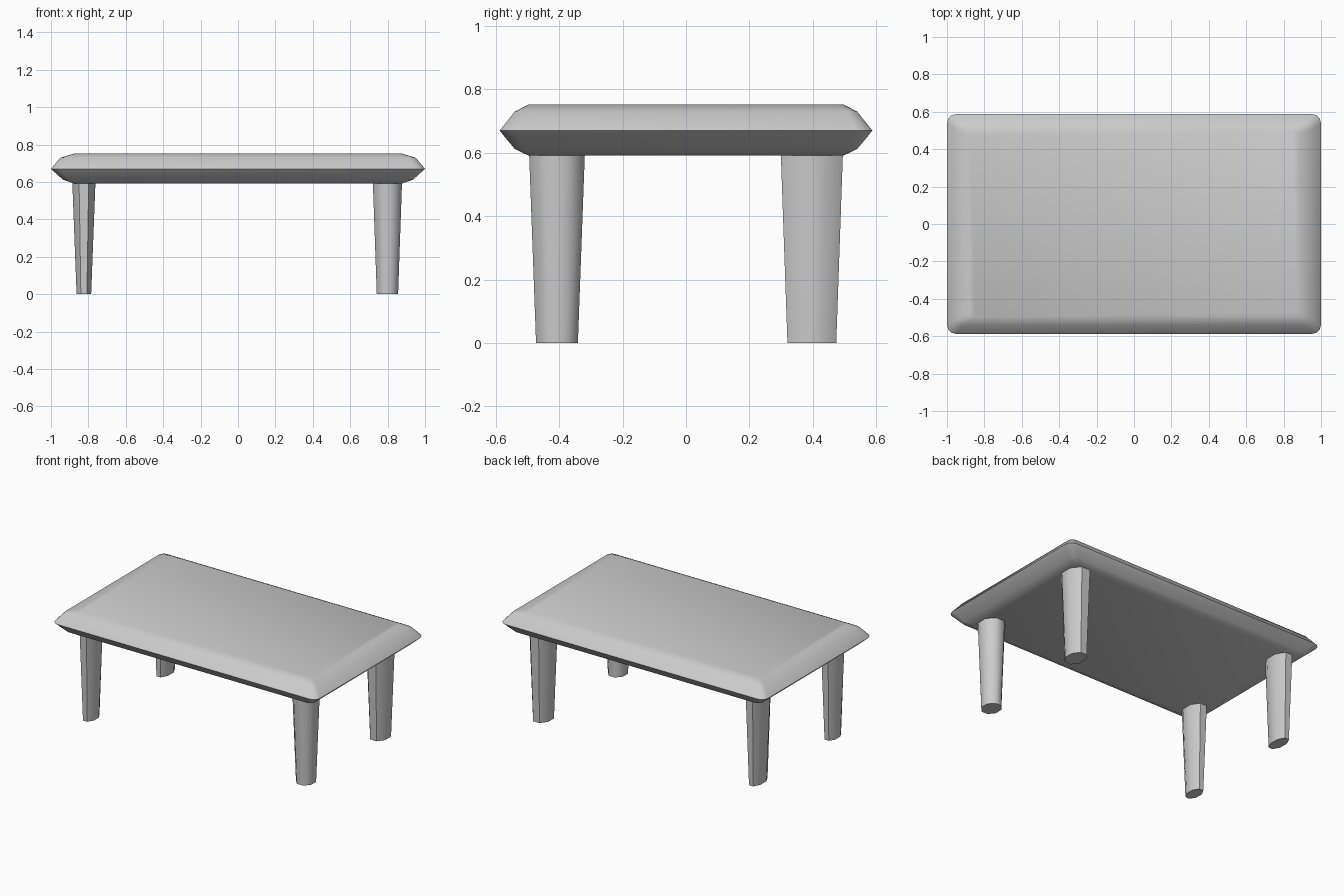
import bpy, bmesh, math

if "Cube" in bpy.data.objects:
    bpy.data.objects.remove(bpy.data.objects["Cube"])


def loft(name, rings, angle):
    """Skin a stack of equal-length point rings and cap both ends."""
    bm = bmesh.new()
    loops = [[bm.verts.new(p) for p in ring] for ring in rings]
    n = len(loops[0])
    for a, b in zip(loops, loops[1:]):
        for i in range(n):
            j = (i + 1) % n
            bm.faces.new((a[i], a[j], b[j], b[i]))
    bm.faces.new(loops[0][::-1])
    bm.faces.new(loops[-1])
    bmesh.ops.recalc_face_normals(bm, faces=bm.faces[:])
    mesh = bpy.data.meshes.new(name)
    bm.to_mesh(mesh)
    bm.free()
    obj = bpy.data.objects.new(name, mesh)
    bpy.context.collection.objects.link(obj)
    bpy.ops.object.select_all(action='DESELECT')
    obj.select_set(True)
    bpy.context.view_layer.objects.active = obj
    bpy.ops.object.shade_smooth_by_angle(angle=math.radians(angle))
    return obj


def rounded_rect(hx, hy, z, r, steps=3):
    pts = []
    for q, (sx, sy) in enumerate([(1, 1), (-1, 1), (-1, -1), (1, -1)]):
        for k in range(steps + 1):
            t = math.radians(90 * (q + k / steps))
            pts.append((sx * (hx - r) + r * math.cos(t),
                        sy * (hy - r) + r * math.sin(t), z))
    return pts


def octagon(cx, cy, hx, hy, z):
    # Flat sides face the axes, so the half sizes are the true extents
    s = 1 / math.cos(math.pi / 8)
    angles = [math.pi * (2 * i + 1) / 8 for i in range(8)]
    return [(cx + hx * s * math.cos(t), cy + hy * s * math.sin(t), z)
            for t in angles]


# Table top: rounded slab with a pointed rim (half x, half y, z, corner radius)
profile = [(0.876, 0.498, 0.592, 0.03), (0.935, 0.54, 0.612, 0.035),
           (1.0, 0.588, 0.67, 0.05),
           (0.95, 0.54, 0.73, 0.035), (0.876, 0.498, 0.752, 0.03)]
loft("table_top", [rounded_rect(*p) for p in profile], 50)

# Tapered legs: centre, half size at top, half size at bottom
x_sides = {"left": (-0.824, 0.062, 0.039), "right": (0.799, 0.078, 0.057)}
y_sides = {"front": (-0.407, 0.088, 0.066), "back": (0.397, 0.098, 0.077)}
for yn, (cy, ty, by) in y_sides.items():
    for xn, (cx, tx, bx) in x_sides.items():
        loft(f"{yn}_{xn}_leg",
             [octagon(cx, cy, bx, by, 0), octagon(cx, cy, tx, ty, 0.6)], 50)
